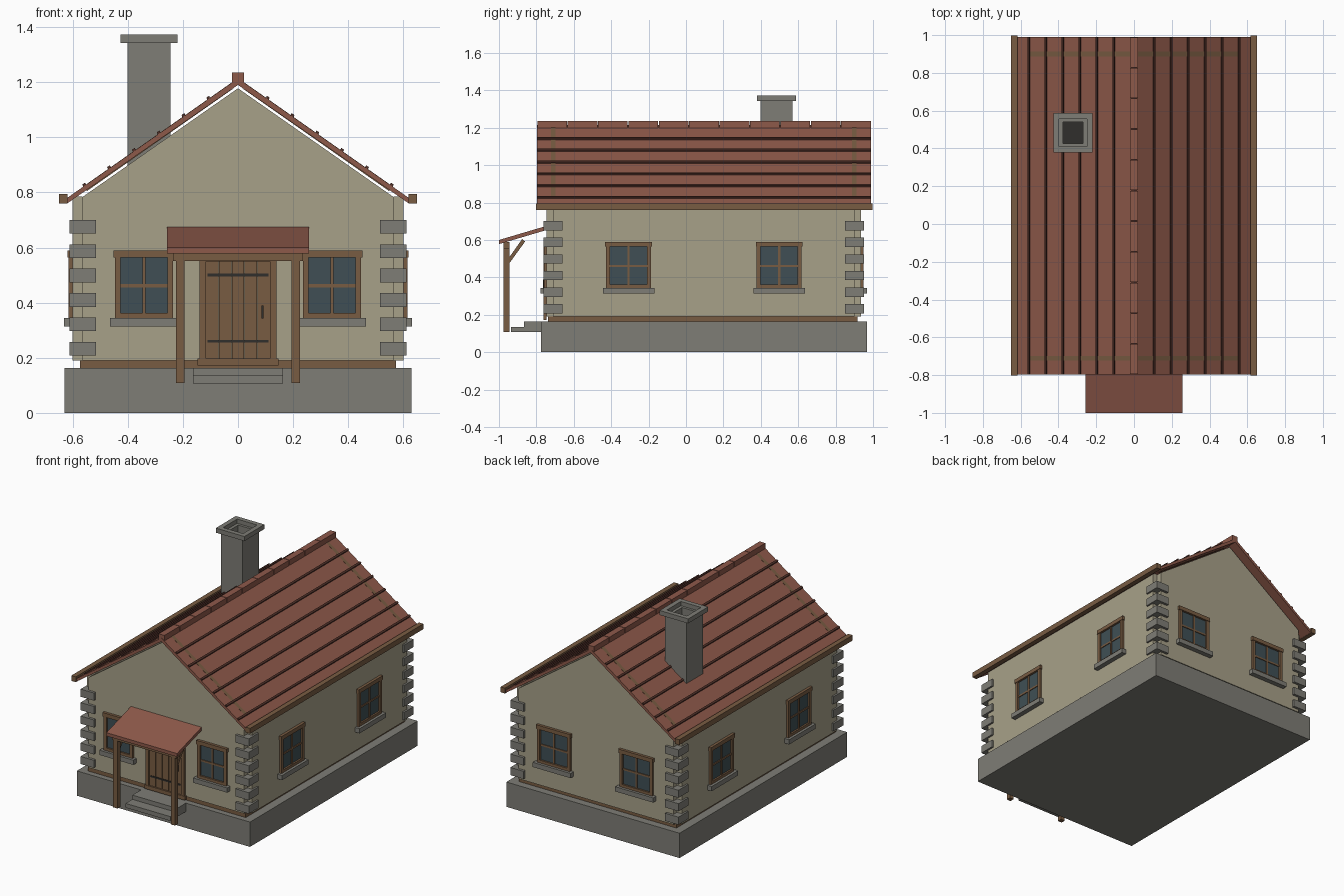
import bpy, bmesh
from math import pi
from mathutils import Matrix, Vector

if "Cube" in bpy.data.objects:
    bpy.data.objects.remove(bpy.data.objects["Cube"])


def material(name, r, g, b):
    m = bpy.data.materials.new(name)
    m.diffuse_color = (r, g, b, 1)
    m.use_nodes = True
    m.node_tree.nodes["Principled BSDF"].inputs["Base Color"].default_value = m.diffuse_color
    return m


WALL = material("plaster", .39, .355, .25)
STONE = material("stone", .21, .205, .18)
WOOD = material("wood", .19, .107, .055)
TILE = material("tile", .27, .10, .068)
SEAM = material("tile_seam", .08, .03, .022)
GLASS = material("glass", .05, .078, .09)
IRON = material("iron", .03, .028, .025)


def finish(name, bm, mat):
    bmesh.ops.recalc_face_normals(bm, faces=bm.faces[:])
    me = bpy.data.meshes.new(name)
    bm.to_mesh(me)
    bm.free()
    me.materials.append(mat)
    ob = bpy.data.objects.new(name, me)
    bpy.context.collection.objects.link(ob)
    return ob


def boxes(name, mat, items, xf=Matrix()):
    """One object from boxes given as (x0, x1, y0, y1, z0, z1)."""
    bm = bmesh.new()
    for x0, x1, y0, y1, z0, z1 in items:
        m = Matrix.Translation(((x0 + x1) / 2, (y0 + y1) / 2, (z0 + z1) / 2))
        s = Matrix.Diagonal((abs(x1 - x0), abs(y1 - y0), abs(z1 - z0), 1))
        bmesh.ops.create_cube(bm, size=1, matrix=xf @ m @ s)
    return finish(name, bm, mat)


def prism(name, mat, profile, a, b, axis="y"):
    """Extrude an (x, z) profile along y, or a (y, z) profile along x."""
    bm = bmesh.new()
    place = (lambda u, v: (u, a, v)) if axis == "y" else (lambda u, v: (a, u, v))
    face = bm.faces.new([bm.verts.new(place(u, v)) for u, v in profile])
    ext = bmesh.ops.extrude_face_region(bm, geom=[face])["geom"]
    d = Vector((0, b - a, 0)) if axis == "y" else Vector((b - a, 0, 0))
    bmesh.ops.translate(bm, vec=d, verts=[v for v in ext if isinstance(v, bmesh.types.BMVert)])
    return finish(name, bm, mat)


def ring(cx, cy, ox, oy, ix, iy, z0, z1):
    """Four boxes forming a rectangular frame."""
    return [(cx - ox, cx + ox, cy - oy, cy - iy, z0, z1), (cx - ox, cx + ox, cy + iy, cy + oy, z0, z1),
            (cx - ox, cx - ix, cy - iy, cy + iy, z0, z1), (cx + ix, cx + ox, cy - iy, cy + iy, z0, z1)]


CY = .095                       # centre of the house along y
FRONT, BACK = -.745, .935       # outer wall planes
SIDE = .60

# Base
boxes("foundation", STONE, [(-.63, .63, -.775, .967, 0, .163)])
boxes("sill_beam", WOOD, [(-.573, .573, -.738, .918, .163, .19)])

# Walls, with open notches at the corners
gable = [(-.565, .19), (.565, .19), (.565, .783), (0, 1.178), (-.565, .783)]
prism("front_wall", WALL, gable, FRONT, FRONT + .035)
prism("back_wall", WALL, gable, BACK - .035, BACK)
for s, side in ((-1, "left"), (1, "right")):
    boxes(side + "_wall", WALL, [(s * .565, s * SIDE, FRONT + .035, BACK - .035, .19, .785)])

# Corner stones
for sx, nx in ((-1, "left"), (1, "right")):
    for sy, ny in ((-1, "front"), (1, "back")):
        boxes(f"{ny}_{nx}_corner_stones", STONE,
              [(sx * .515, sx * .612, CY + sy * .755, CY + sy * .857, z, z + .05)
               for z in [.208 + .0885 * i for i in range(6)]])


# Windows: local x runs along the wall, local -y points outwards
def window(name, x, y, angle, w):
    xf = Matrix.Translation((x, y, 0)) @ Matrix.Rotation(angle, 4, "Z")
    g = w - .021
    boxes(name + "_glass", GLASS, [(-g, g, -.004, .01, .355, .567)], xf)
    boxes(name + "_frame", WOOD, [
        (-w, -g, -.015, .01, .343, .567), (g, w, -.015, .01, .343, .567),
        (-g, g, -.015, .01, .343, .362),
        (-w - .005, w + .005, -.018, .01, .564, .59),
        (-.006, .006, -.01, .01, .362, .564), (-g, g, -.009, .01, .455, .467)], xf)
    boxes(name + "_sill", STONE, [(-w - .018, w + .018, -.032, .01, .313, .344)], xf)


for s, n in ((-1, "left"), (1, "right")):
    window(f"front_{n}_window", s * .341, FRONT, 0, .106)
    window(f"back_{n}_window", s * .30, BACK, pi, .12)
    for y, p in ((-.307, "front"), (.498, "rear")):
        window(f"{n}_side_{p}_window", s * SIDE, y, s * pi / 2, .12)

# Door
boxes("door_frame", WOOD, [(-.14, -.117, FRONT - .016, FRONT, .19, .57), (.117, .14, FRONT - .016, FRONT, .19, .57),
                           (-.14, .14, FRONT - .016, FRONT, .55, .575),
                           (-.147, .147, FRONT - .018, FRONT, .172, .197)])
p = .234 / 5
boxes("door_planks", WOOD, [(-.117 + i * p + .001, -.117 + (i + 1) * p - .001, FRONT - .008, FRONT, .197, .55)
                            for i in range(5)])
boxes("door_straps", IRON, [(-.11, .11, FRONT - .012, FRONT, z, z + .01) for z in (.255, .495)])
boxes("door_handle", IRON, [(.085, .093, FRONT - .02, FRONT, .343, .39)])

# Steps
boxes("lower_step", STONE, [(-.163, .163, -.935, -.775, .107, .135)])
boxes("upper_step", STONE, [(-.163, .163, -.865, -.775, .135, .163)])

# Porch
prism("porch_roof", TILE, [(-1, .6), (-.74, .677), (-.74, .655), (-1, .578)], -.257, .257, "x")
boxes("porch_beam", WOOD, [(-.235, .235, -.975, -.945, .552, .588)])
for s, n in ((-1, "left"), (1, "right")):
    boxes(n + "_porch_post", WOOD, [(s * .195, s * .225, -.975, -.945, .108, .555)])
    prism(n + "_porch_brace", WOOD, [(-.95, .468), (-.86, .592), (-.876, .605), (-.95, .50)],
          s * .2, s * .22, "x")


# Main roof
def top(x):
    return 1.214 - .70 * x


prism("roof", TILE, [(-.63, top(.63)), (0, top(0)), (.63, top(.63)), (.62, .76), (0, 1.19), (-.62, .76)],
      -.797, .99)
for s, n in ((-1, "left"), (1, "right")):
    for i in range(6):
        x = .10 + .09 * i
        pts = [(x, top(x) - .005), (x + .01, top(x + .01) - .005),
               (x + .015, top(x + .01) + .007), (x + .005, top(x) + .007)]
        prism(f"{n}_tile_seam_{i + 1}", SEAM, [(s * u, v) for u, v in pts], -.796, .989)
    boxes(n + "_eaves_board", WOOD, [(s * .618, s * .65, -.803, .998, .76, .795)])
    for y, p in ((-.71, "front"), (.90, "back")):
        pts = [(.02, top(.02) + .001), (.55, top(.55) + .001), (.55, top(.55) - .025), (.02, top(.02) - .025)]
        prism(f"{n}_{p}_rafter", WOOD, [(s * u, v) for u, v in pts], y - .012, y + .012)

# Ridge caps
d = 1.787 / 11
boxes("ridge_caps", TILE, [(-.021, .021, -.797 + i * d + .002, -.797 + (i + 1) * d - .002, 1.19, 1.235)
                           for i in range(11)])

# Chimney
cx, cy = -.323, .483
boxes("chimney_shaft", STONE, ring(cx, cy, .078, .086, .053, .056, .85, 1.345))
boxes("chimney_cap", STONE, ring(cx, cy, .104, .104, .073, .073, 1.343, 1.373))
boxes("chimney_flue", IRON, [(cx - .053, cx + .053, cy - .056, cy + .056, .9, 1.25)])
